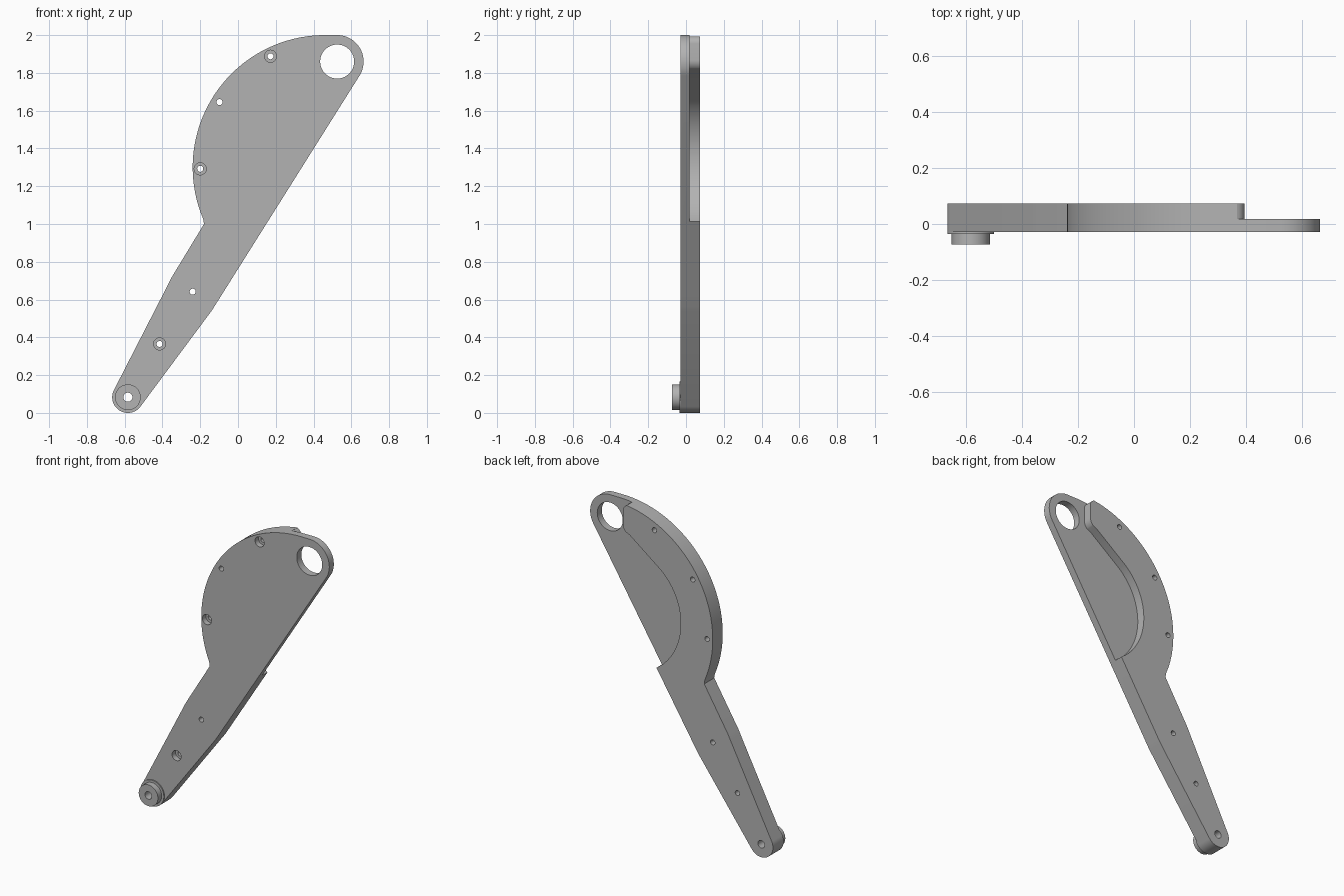
import bpy, bmesh
from math import sin, cos, radians

cube = bpy.data.objects.get("Cube")
if cube:
    bpy.data.objects.remove(cube, do_unlink=True)

FRONT, STEP, BACK = -0.028, 0.018, 0.073
PIVOT = (-0.583, 0.083)
EYE = (0.525, 1.86)

grey = bpy.data.materials.new("plain_grey")
grey.use_nodes = True
grey.diffuse_color = (0.45, 0.45, 0.45, 1)
grey.node_tree.nodes["Principled BSDF"].inputs["Base Color"].default_value = (0.45, 0.45, 0.45, 1)


def arc(center, radius, start, end, steps):
    """Points on an arc in the xz plane, angles in degrees."""
    angles = [radians(start + (end - start) * i / steps) for i in range(steps + 1)]
    return [(center[0] + radius * cos(a), center[1] + radius * sin(a)) for a in angles]


def prism(name, outline, y0, y1):
    """Extrude an xz outline from y0 to y1."""
    bm = bmesh.new()
    face = bm.faces.new([bm.verts.new((x, y0, z)) for x, z in outline])
    new = bmesh.ops.extrude_face_region(bm, geom=[face])["geom"]
    bmesh.ops.translate(bm, vec=(0, y1 - y0, 0),
                        verts=[v for v in new if isinstance(v, bmesh.types.BMVert)])
    bmesh.ops.recalc_face_normals(bm, faces=bm.faces)
    mesh = bpy.data.meshes.new(name)
    bm.to_mesh(mesh)
    bm.free()
    mesh.materials.append(grey)
    obj = bpy.data.objects.new(name, mesh)
    bpy.context.collection.objects.link(obj)
    return obj


def disc(name, center, radius, y0, y1, sides=48):
    return prism(name, arc(center, radius, 0, 360, sides)[:-1], y0, y1)


def combine(target, tool, operation="DIFFERENCE"):
    """Apply a boolean and discard the tool."""
    tool.hide_render = True
    mod = target.modifiers.new("boolean", "BOOLEAN")
    mod.operation = operation
    mod.solver = "EXACT"
    mod.object = tool
    bpy.context.view_layer.objects.active = target
    bpy.ops.object.modifier_apply(modifier=mod.name)
    bpy.data.objects.remove(tool, do_unlink=True)


# Arm: rounded foot, straight shank, curved blade and round eye end
outline = arc(PIVOT, 0.083, -36.5, -207, 28)
outline += [(-0.365, 0.69), (-0.35, 0.72), (-0.18, 1.0)]
outline += arc((0.46, 1.3), 0.70, 203, 90, 56)
outline += arc(EYE, 0.14, 90, -32.2, 24)
outline += [(-0.122, 0.568), (-0.14, 0.54)]
arm = prism("arm", outline, FRONT, BACK)

# Recess in the back: curved wall, straight wall, rounded nose beside the eye
recess = [(0.35, 0.89), (0.157, 1.013)]
recess += arc((0.386, 1.34), 0.40, 228, 130, 32)
recess += [(0.35, 1.812)]
recess += arc((0.335, 1.868), 0.06, -50, 0, 8)
recess += arc((0.355, 1.955), 0.04, 0, 70, 8)
recess += [(0.37, 2.2), (0.9, 2.2), (0.9, 1.6)]
combine(arm, prism("recess_cutter", recess, STEP, BACK + 0.1))

# Eye opening
combine(arm, disc("eye_cutter", EYE, 0.09, -0.2, 0.2, 64))

# Plain and counterbored screw holes
plain = [(-0.098, 1.645), (-0.24, 0.642)]
bored = [(0.172, 1.888), (-0.2, 1.292), (-0.415, 0.365)]
for spot in plain + bored:
    combine(arm, disc("hole_cutter", spot, 0.016, -0.2, 0.2, 24))
for spot in bored:
    combine(arm, disc("counterbore_cutter", spot, 0.032, -0.2, FRONT + 0.035, 32))

# Pivot boss: thin collar with a stud in front
boss = disc("pivot_boss", PIVOT, 0.083, -0.035, FRONT)
combine(boss, disc("stud", PIVOT, 0.068, -0.073, -0.03), "UNION")
for part in (arm, boss):
    combine(part, disc("pivot_hole_cutter", PIVOT, 0.024, -0.2, 0.2, 32))

# Smooth curved walls, keep the rims sharp
for part in (arm, boss):
    bpy.ops.object.select_all(action="DESELECT")
    part.select_set(True)
    bpy.context.view_layer.objects.active = part
    bpy.ops.object.shade_smooth_by_angle(angle=radians(25))
